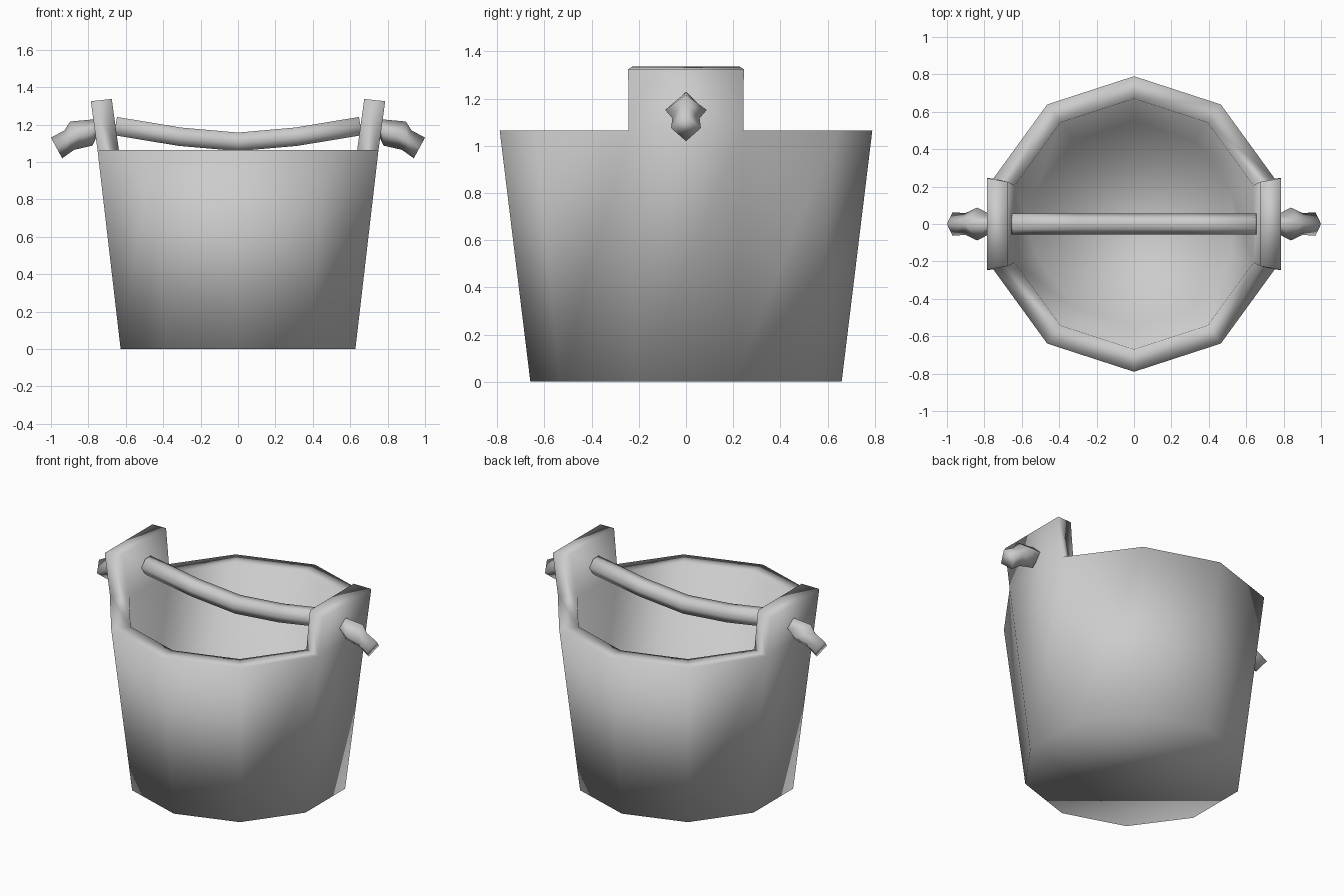
import bpy, bmesh
from math import sin, cos, pi, radians
from mathutils import Vector

if "Cube" in bpy.data.objects:
    bpy.data.objects.remove(bpy.data.objects["Cube"])


def finish(name, bm):
    bmesh.ops.recalc_face_normals(bm, faces=bm.faces)
    for f in bm.faces:
        f.smooth = True
    me = bpy.data.meshes.new(name)
    bm.to_mesh(me)
    bm.free()
    ob = bpy.data.objects.new(name, me)
    bpy.context.collection.objects.link(ob)
    return ob


def loft(bm, rings, cap):
    n = len(rings[0])
    for a, b in zip(rings, rings[1:]):
        for i in range(n):
            j = (i + 1) % n
            bm.faces.new((a[i], a[j], b[j], b[i]))
    if cap:
        bm.faces.new(rings[0])
        bm.faces.new(rings[-1])


# Ten-sided tapered bucket: outer base, outer rim, inner rim, inner floor
bm = bmesh.new()
rings = []
for r, z in ((0.66, 0), (0.79, 1.065), (0.67, 1.065), (0.55, 0.1)):
    rings.append([bm.verts.new((r * cos(radians(18 + 36 * i)), r * sin(radians(18 + 36 * i)), z))
                  for i in range(10)])
loft(bm, rings, True)

# Raised lugs pulled up from the rim on both sides
lugs = [f for f in bm.faces
        if f.calc_center_median().z > 1.06 and abs(f.calc_center_median().y) < 0.01]
for f in lugs:
    face = bmesh.ops.extrude_discrete_faces(bm, faces=[f])["faces"][0]
    for v in face.verts:
        s = 1 if v.co.x > 0 else -1
        t = 1 if v.co.y > 0 else -1
        outer = abs(v.co.x) > 0.7
        v.co = (s * 0.787, t * 0.245, 1.325) if outer else (s * 0.675, t * 0.225, 1.337)
finish("bucket_body", bm)


def tube(name, pts, sides):
    """Loft along (x, z, radius, ring tilt) stations in the xz plane."""
    bm = bmesh.new()
    rings = []
    for x, z, r, tilt in pts:
        up = Vector((sin(tilt), 0, cos(tilt)))
        side = Vector((0, 1, 0))
        rings.append([bm.verts.new(Vector((x, 0, z))
                                   + side * r * cos(2 * pi * i / sides)
                                   + up * r * sin(2 * pi * i / sides)) for i in range(sides)])
    loft(bm, rings, True)
    return finish(name, bm)


# Sagging rope handle between the lugs
half = [(0.31, 1.135, 0.057, -0.12), (0.655, 1.192, 0.057, -0.16)]
path = [(-x, z, r, -t) for x, z, r, t in reversed(half)] + [(0, 1.108, 0.057, 0)] + half
tube("rope_handle", path, 6)

# Knotted rope ends outside the lugs
for s, label in ((1, "right"), (-1, "left")):
    knot = [(0.72, 1.185, 0.05, 0.1), (0.772, 1.175, 0.053, 0.2), (0.838, 1.152, 0.088, 0.75),
            (0.902, 1.117, 0.058, 0.46), (0.97, 1.075, 0.063, 0.5)]
    tube("rope_knot_" + label, [(s * x, z, r, s * t) for x, z, r, t in knot], 4)
